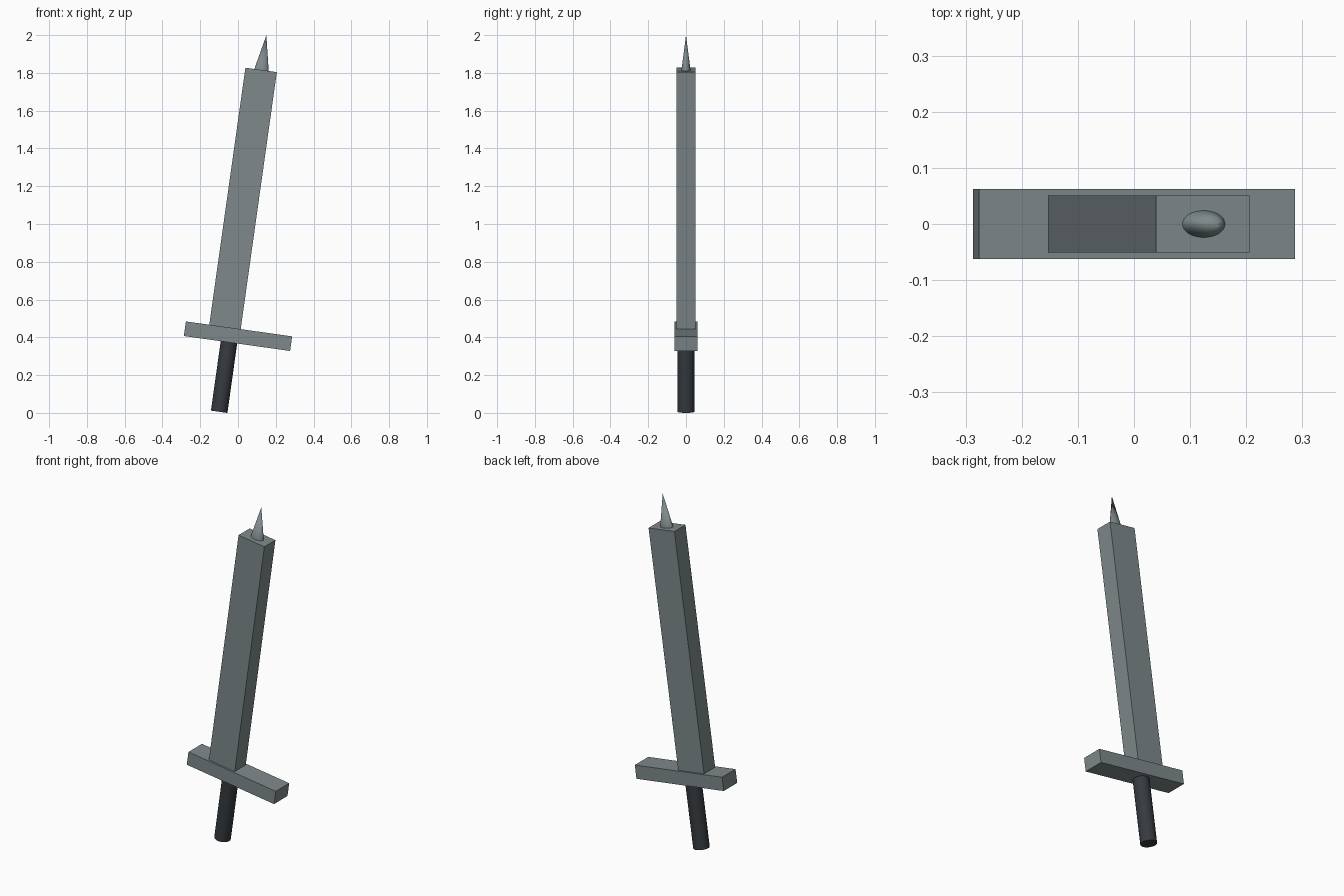
import bpy
from math import radians
from mathutils import Matrix

if "Cube" in bpy.data.objects:
    bpy.data.objects.remove(bpy.data.objects["Cube"], do_unlink=True)


def material(name, rgb):
    mat = bpy.data.materials.new(name)
    mat.use_nodes = True
    colour = (*rgb, 1)
    mat.diffuse_color = colour
    mat.node_tree.nodes["Principled BSDF"].inputs["Base Color"].default_value = colour
    return mat


steel = material("steel grey", (0.21, 0.25, 0.26))
dark = material("dark grip", (0.036, 0.043, 0.05))

# The whole sword leans sideways around the middle of its guard
LEAN = Matrix.Translation((0, 0, 0.406)) @ Matrix.Rotation(radians(8), 4, "Y")


def place(name, centre, scale, mat):
    obj = bpy.context.object
    obj.name = obj.data.name = name
    obj.data.materials.append(mat)
    obj.data.transform(LEAN @ Matrix.Translation(centre) @ Matrix.Diagonal((*scale, 1)))
    return obj


def box(name, x, bottom, top, width, depth, mat):
    bpy.ops.mesh.primitive_cube_add(size=1)
    return place(name, (x, 0, (bottom + top) / 2), (width, depth, top - bottom), mat)


def round_part(name, x, bottom, top, rx, ry, taper, mat):
    bpy.ops.mesh.primitive_cone_add(vertices=32, radius1=1, radius2=taper, depth=1)
    obj = place(name, (x, 0, (bottom + top) / 2), (rx, ry, top - bottom), mat)
    bpy.ops.object.shade_smooth_by_angle(angle=radians(40))
    return obj


# Crossguard and slab blade
box("guard", 0, -0.039, 0.039, 0.568, 0.124, steel)
box("blade", -0.075, 0.03, 1.413, 0.168, 0.102, steel)

# Flattened spike on the blade end, round grip under the guard
round_part("blade_tip", -0.073, 1.405, 1.599, 0.04, 0.025, 0, steel)
round_part("grip", -0.043, -0.41, -0.03, 0.044, 0.044, 1, dark)
